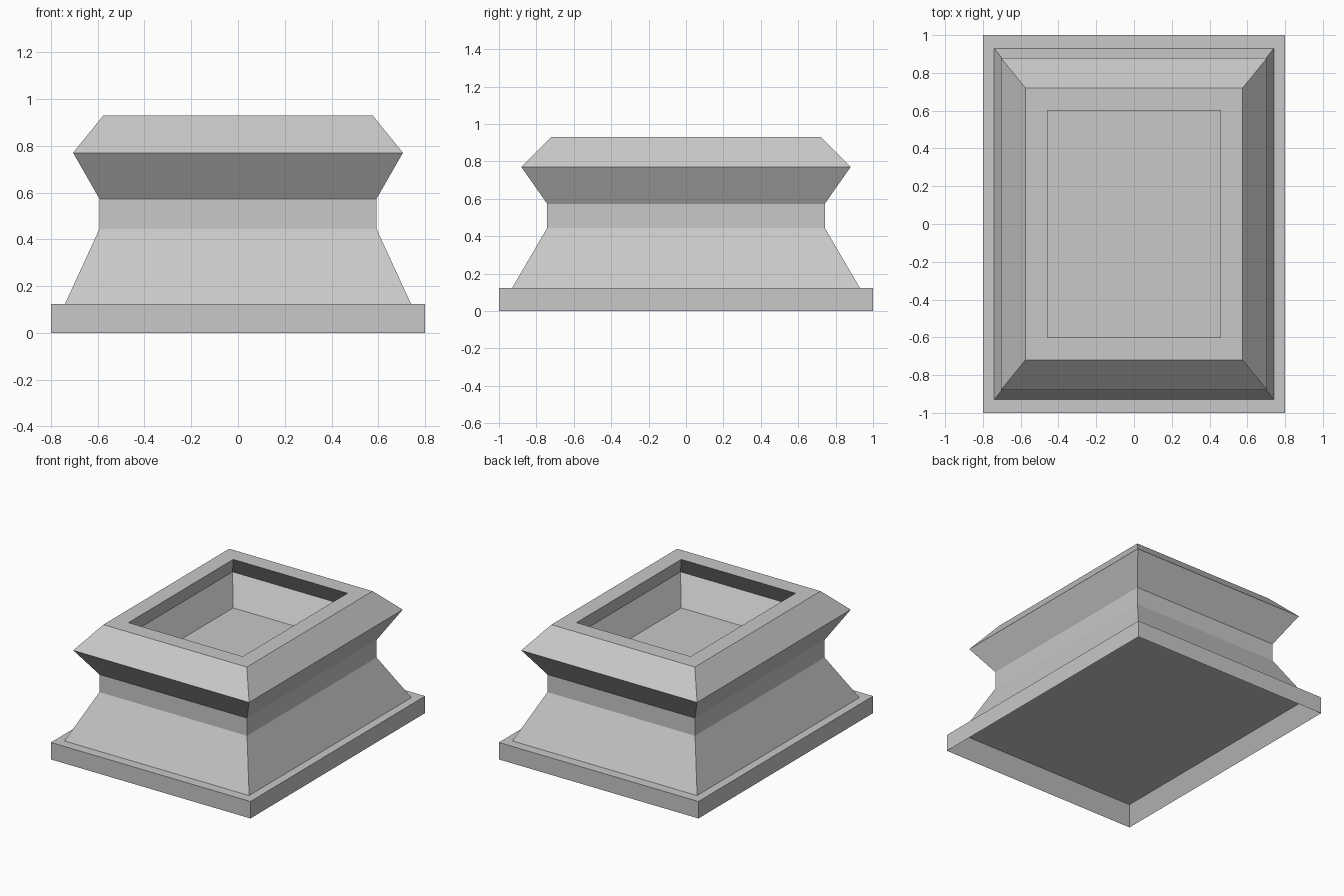
import bpy
import bmesh

cube = bpy.data.objects.get("Cube")
if cube:
    bpy.data.objects.remove(cube, do_unlink=True)

# Single stone colour
stone = bpy.data.materials.new("grey_stone")
stone.use_nodes = True
grey = (0.58, 0.58, 0.58, 1)
stone.diffuse_color = grey
bsdf = stone.node_tree.nodes["Principled BSDF"]
bsdf.inputs["Base Color"].default_value = grey
bsdf.inputs["Roughness"].default_value = 0.9


def rect_loft(name, rings, cap_start=False, cap_end=False):
    """Join rectangular rings (half width, half depth, height) into a skin."""
    bm = bmesh.new()
    loops = []
    for hx, hy, z in rings:
        corners = ((-hx, -hy), (hx, -hy), (hx, hy), (-hx, hy))
        loops.append([bm.verts.new((x, y, z)) for x, y in corners])
    for a, b in zip(loops, loops[1:]):
        for i in range(4):
            j = (i + 1) % 4
            bm.faces.new((a[i], a[j], b[j], b[i]))
    if cap_start:
        bm.faces.new(loops[0][::-1])
    if cap_end:
        bm.faces.new(loops[-1])
    mesh = bpy.data.meshes.new(name)
    bm.to_mesh(mesh)
    bm.free()
    mesh.materials.append(stone)
    obj = bpy.data.objects.new(name, mesh)
    bpy.context.collection.objects.link(obj)
    return obj


foot = (0.74, 0.93, 0.123)
rim = (0.575, 0.72, 0.93)

# Base slab with a tapered hollow underneath
rect_loft("base_slab", [foot, (0.8, 1, 0), (0.8, 1, 0.123), foot], cap_start=True)

# Flared foot, straight neck and bevelled collar
rect_loft("pedestal_body", [
    foot,
    (0.592, 0.742, 0.445),
    (0.592, 0.742, 0.573),
    (0.705, 0.88, 0.77),
    rim,
])

# Flat rim and undercut basin
rect_loft("basin", [
    rim,
    (0.458, 0.6, 0.93),
    (0.548, 0.72, 0.77),
    (0.46, 0.602, 0.577),
], cap_end=True)
